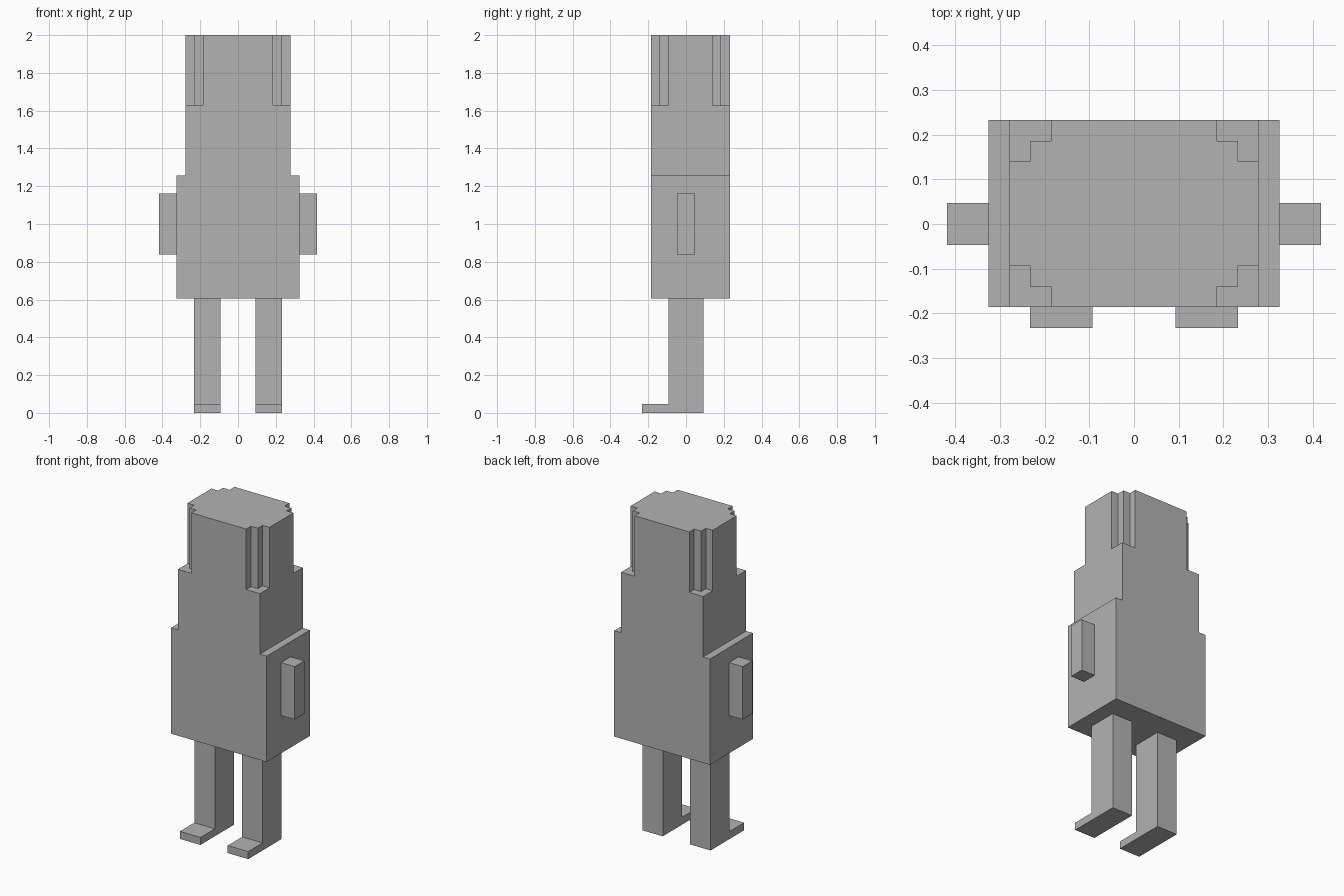
import bpy
import bmesh
from mathutils import Vector

cube = bpy.data.objects.get("Cube")
if cube:
    bpy.data.objects.remove(cube, do_unlink=True)

U = 2 / 43  # one block of the figure's grid

grey = bpy.data.materials.new("plain grey")
grey.use_nodes = True
colour = (0.45, 0.45, 0.45, 1)
grey.diffuse_color = colour
grey.node_tree.nodes["Principled BSDF"].inputs["Base Color"].default_value = colour


def prism(name, profile, axis, start, end):
    """Extrude a flat profile, given in grid blocks, along an axis."""
    def place(a, b):
        p = [a, b]
        p.insert(axis, start)
        return Vector(p) * U

    bm = bmesh.new()
    face = bm.faces.new([bm.verts.new(place(a, b)) for a, b in profile])
    moved = bmesh.ops.extrude_face_region(bm, geom=[face])["geom"]
    shift = Vector((0, 0, 0))
    shift[axis] = (end - start) * U
    bmesh.ops.translate(bm, vec=shift,
                        verts=[g for g in moved if isinstance(g, bmesh.types.BMVert)])
    # Keep the starting cap if the extrusion removed it
    if not any(all(abs(v.co[axis] - start * U) < 1e-5 for v in f.verts) for f in bm.faces):
        bmesh.ops.holes_fill(bm, edges=[e for e in bm.edges if e.is_boundary])
    bmesh.ops.recalc_face_normals(bm, faces=bm.faces[:])
    mesh = bpy.data.meshes.new(name)
    bm.to_mesh(mesh)
    bm.free()
    mesh.materials.append(grey)
    obj = bpy.data.objects.new(name, mesh)
    bpy.context.collection.objects.link(obj)
    return obj


def rect(a0, a1, b0, b1):
    return [(a0, b0), (a1, b0), (a1, b1), (a0, b1)]


X, Y, Z = range(3)
FRONT, BACK = -4, 5

# Torso and lower head share one stepped front silhouette
half = [(7, 13), (7, 27), (6, 27), (6, 35)]
prism("torso_and_face", half + [(-x, z) for x, z in reversed(half)], Y, FRONT, BACK)

# Crown of the head with stair-stepped corners
steps = [(4, FRONT), (4, FRONT + 1), (5, FRONT + 1), (5, FRONT + 2), (6, FRONT + 2)]
right_half = steps + [(x, FRONT + BACK - y) for x, y in reversed(steps)]
prism("head_crown", right_half + [(-x, y) for x, y in reversed(right_half)], Z, 35, 43)

# Arms, and legs with flat feet pointing forward
leg_profile = [(-5, 0), (2, 0), (2, 13), (-2, 13), (-2, 1), (-5, 1)]
for side, s in (("left", 1), ("right", -1)):
    prism(side + "_arm", rect(-1, 1, 18, 25), X, 7 * s, 9 * s)
    prism(side + "_leg", leg_profile, X, 2 * s, 5 * s)
